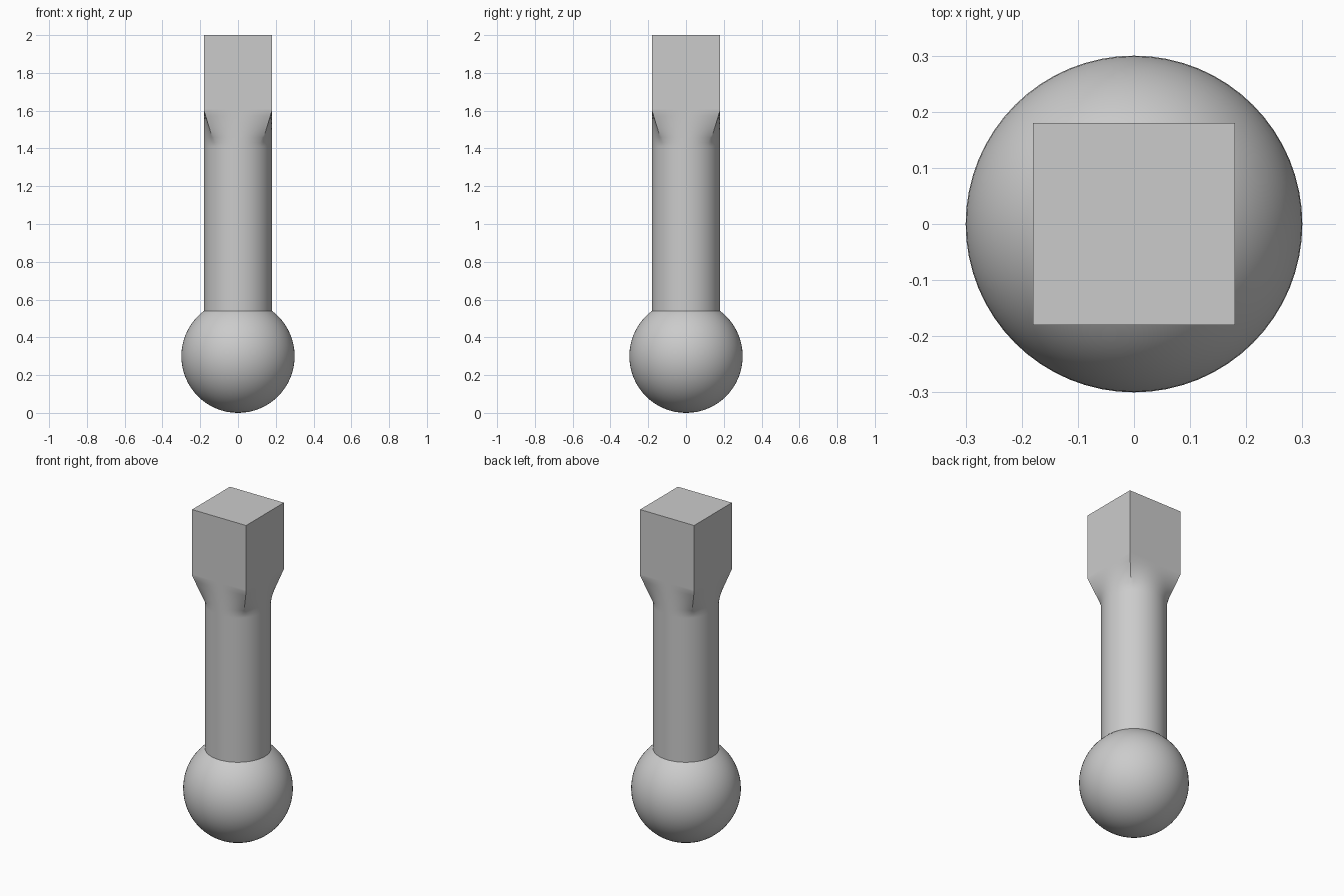
import bpy, bmesh, math

cube = bpy.data.objects.get("Cube")
if cube:
    bpy.data.objects.remove(cube, do_unlink=True)

SEGMENTS = 96        # divisible by 8, so the square's corners get vertices
RADIUS = 0.18        # shaft radius and half the head's width
BALL = 0.30

# Single light grey material
grey = bpy.data.materials.new("light_grey")
grey.use_nodes = True
colour = (0.6, 0.6, 0.6, 1.0)
grey.diffuse_color = colour
grey.node_tree.nodes["Principled BSDF"].inputs["Base Color"].default_value = colour


def make_object(name, bm):
    """Turn a bmesh into a smooth object that keeps its sharp edges."""
    bmesh.ops.recalc_face_normals(bm, faces=bm.faces)
    mesh = bpy.data.meshes.new(name)
    bm.to_mesh(mesh)
    bm.free()
    mesh.materials.append(grey)
    obj = bpy.data.objects.new(name, mesh)
    bpy.context.collection.objects.link(obj)
    bpy.ops.object.select_all(action='DESELECT')
    obj.select_set(True)
    bpy.context.view_layer.objects.active = obj
    bpy.ops.object.shade_smooth_by_angle(angle=math.radians(30))
    return obj


def ring(bm, z, squareness):
    """Ring of vertices blended from a circle (0) to a square (1)."""
    verts = []
    for i in range(SEGMENTS):
        a = 2 * math.pi * i / SEGMENTS
        c, s = math.cos(a), math.sin(a)
        square = RADIUS / max(abs(c), abs(s))
        r = RADIUS + (square - RADIUS) * squareness
        verts.append(bm.verts.new((r * c, r * s, z)))
    return verts


# Ball foot
bm = bmesh.new()
bmesh.ops.create_uvsphere(bm, u_segments=64, v_segments=32, radius=BALL)
bmesh.ops.translate(bm, verts=bm.verts, vec=(0, 0, BALL))
make_object("ball", bm)

# Round shaft flaring through a neck into the square head
bm = bmesh.new()
levels = [(0.53, 0), (1.41, 0)]
levels += [(1.43 + 0.17 * k / 6, k / 6) for k in range(7)]
levels += [(1.61, 1), (2.0, 1)]
rings = [ring(bm, z, q) for z, q in levels]
for low, high in zip(rings, rings[1:]):
    for i in range(SEGMENTS):
        j = (i + 1) % SEGMENTS
        bm.faces.new((low[i], low[j], high[j], high[i]))
bm.faces.new(rings[0])
bm.faces.new(rings[-1])
make_object("shaft_with_square_head", bm)
